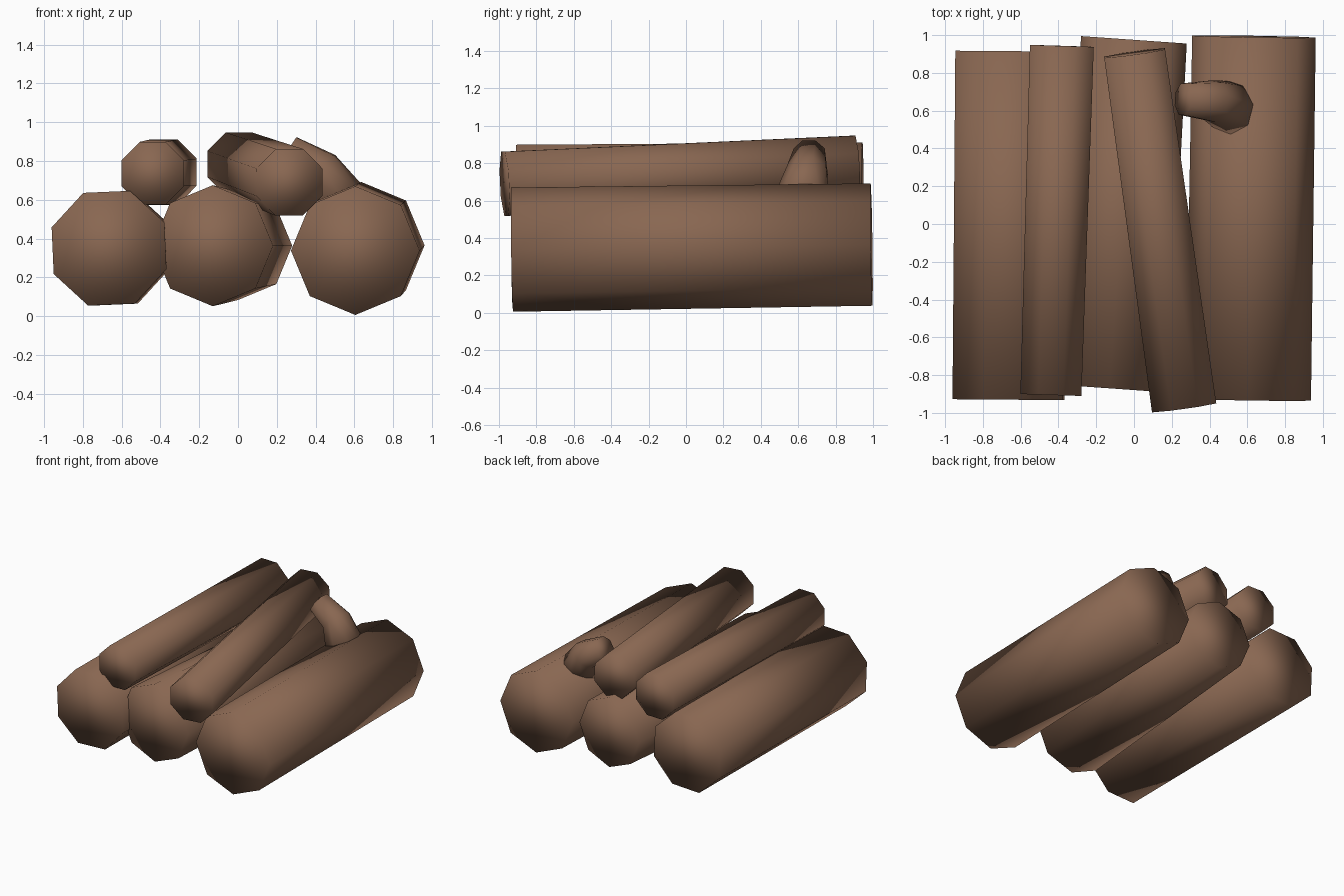
import bpy, bmesh, math
from mathutils import Vector

if "Cube" in bpy.data.objects:
    bpy.data.objects.remove(bpy.data.objects["Cube"])

bark = bpy.data.materials.new("bark brown")
bark.diffuse_color = (0.25, 0.135, 0.083, 1)
bark.use_nodes = True
bark.node_tree.nodes["Principled BSDF"].inputs["Base Color"].default_value = bark.diffuse_color


def make_log(name, rings, phase=0.0, sides=8):
    """Capped tube through rings of (centre, radius), smooth shaded all over."""
    bm = bmesh.new()
    pts = [Vector(c) for c, r in rings]
    loops = []
    for i, (c, r) in enumerate(rings):
        d = (pts[min(i + 1, len(pts) - 1)] - pts[max(i - 1, 0)]).normalized()
        u = d.cross(Vector((0, 0, 1))).normalized()
        v = u.cross(d)
        loop = []
        for k in range(sides):
            a = math.radians(phase) + 2 * math.pi * k / sides
            loop.append(bm.verts.new(pts[i] + r * (math.cos(a) * u + math.sin(a) * v)))
        loops.append(loop)
    for a, b in zip(loops, loops[1:]):
        for k in range(sides):
            n = (k + 1) % sides
            bm.faces.new((a[k], a[n], b[n], b[k]))
    bm.faces.new(loops[0])
    bm.faces.new(loops[-1])
    bmesh.ops.recalc_face_normals(bm, faces=bm.faces)
    for f in bm.faces:
        f.smooth = True
    me = bpy.data.meshes.new(name)
    bm.to_mesh(me)
    bm.free()
    me.materials.append(bark)
    ob = bpy.data.objects.new(name, me)
    bpy.context.collection.objects.link(ob)
    return ob


# bottom row of thick logs
make_log("bottom_log_left", [((-0.665, -0.93, 0.35), 0.315), ((-0.65, 0.915, 0.35), 0.315)], 25)
make_log("bottom_log_middle", [((-0.13, -0.87, 0.363), 0.312), ((0.0, 0.975, 0.363), 0.28)])
make_log("bottom_log_right", [((0.605, -0.93, 0.338), 0.332), ((0.635, 0.992, 0.365), 0.327)])

# two thinner logs on top
make_log("top_log_left", [((-0.44, -0.905, 0.737), 0.175), ((-0.382, 0.943, 0.742), 0.183)], 22.5)
make_log("top_log_right", [((0.265, -0.97, 0.69), 0.186), ((0.003, 0.905, 0.785), 0.176)], 22.5)

# branch stub growing from the right log
make_log("branch_stub", [((0.53, 0.61, 0.58), 0.15), ((0.42, 0.65, 0.755), 0.115),
                         ((0.26, 0.66, 0.85), 0.09)], 22.5)
